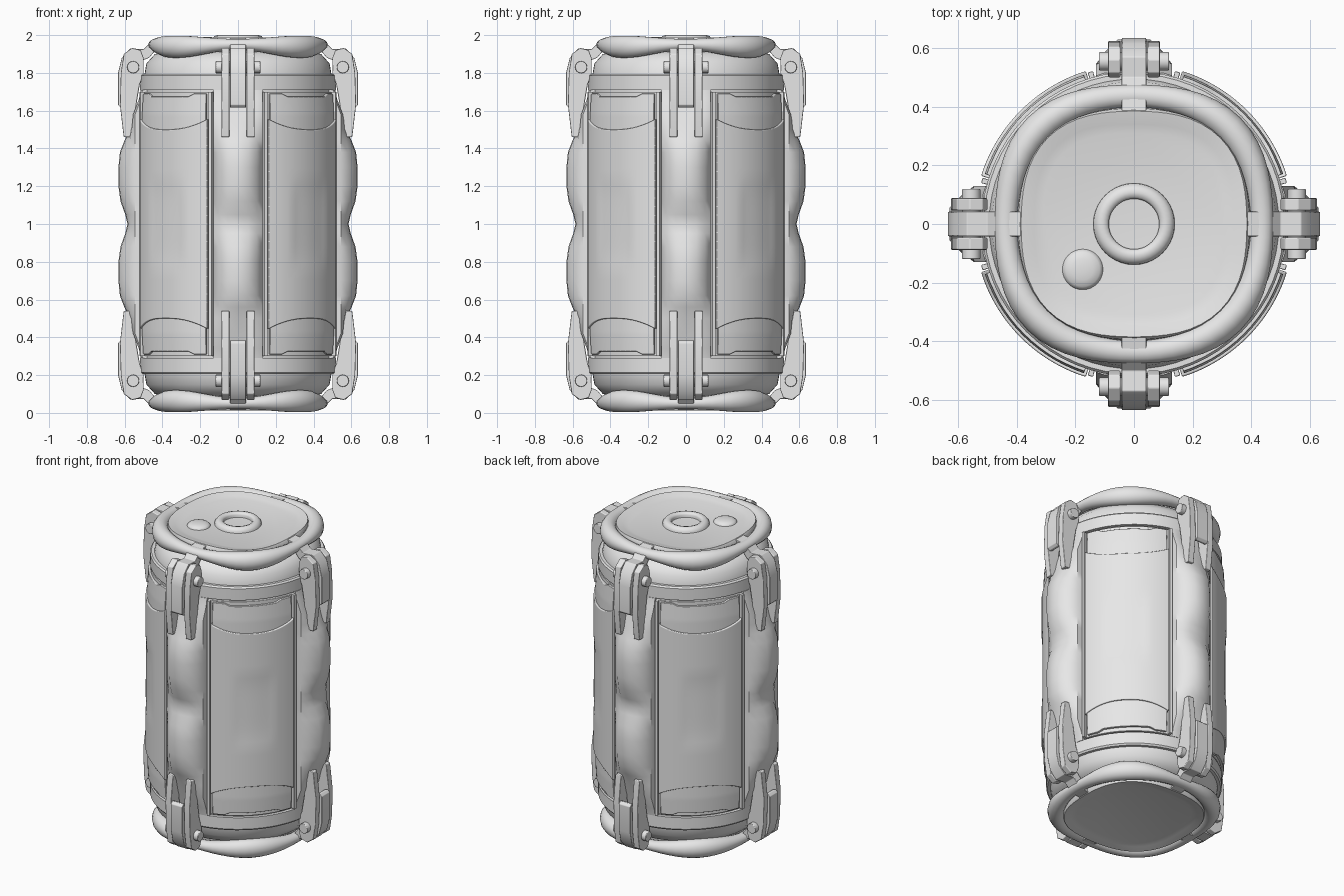
import bpy, bmesh
from math import sin, cos, pi, radians

cube = bpy.data.objects.get("Cube")
if cube:
    bpy.data.objects.remove(cube)

grey = bpy.data.materials.new("plain_grey")
grey.use_nodes = True
grey.diffuse_color = (0.8, 0.8, 0.8, 1)
grey.node_tree.nodes["Principled BSDF"].inputs["Base Color"].default_value = (0.8, 0.8, 0.8, 1)

QUARTERS = [("front", -pi / 2), ("left", 0), ("back", pi / 2), ("right", pi)]
CORNERS = [("front_left", -pi / 4), ("back_left", pi / 4),
           ("back_right", 3 * pi / 4), ("front_right", -3 * pi / 4)]


def loft(name, rings, loop=False, angle=35):
    """Skin a row of closed rings; cap the ends unless the row loops."""
    bm = bmesh.new()
    rows = [[bm.verts.new(p) for p in ring] for ring in rings]
    pairs = list(zip(rows, rows[1:]))
    if loop:
        pairs.append((rows[-1], rows[0]))
    else:
        bm.faces.new(rows[0])
        bm.faces.new(rows[-1])
    for a, b in pairs:
        for i in range(len(a)):
            j = (i + 1) % len(a)
            bm.faces.new((a[i], a[j], b[j], b[i]))
    bmesh.ops.recalc_face_normals(bm, faces=bm.faces)
    mesh = bpy.data.meshes.new(name)
    bm.to_mesh(mesh)
    bm.free()
    mesh.materials.append(grey)
    mesh.shade_smooth()
    mesh.set_sharp_from_angle(angle=radians(angle))
    return mesh


def place(name, mesh, turn=0, flip=False, bevel=0):
    """Put a part in the scene, turned about z and optionally upside down."""
    ob = bpy.data.objects.new(name, mesh)
    bpy.context.collection.objects.link(ob)
    ob.rotation_euler = (pi if flip else 0, 0, turn)
    ob.location.z = 2 if flip else 0
    if bevel:
        mod = ob.modifiers.new("soft_edges", 'BEVEL')
        mod.width = bevel
        mod.segments = 2
        mod.limit_method = 'ANGLE'
        mod.harden_normals = True
    return ob


def circle(r, z, square=0.0, n=64):
    pts = []
    for i in range(n):
        a = 2 * pi * i / n
        k = r * (1 + square * sin(2 * a) ** 2)
        pts.append((k * cos(a), k * sin(a), z))
    return pts


def extrude(name, outline, y0, y1):
    """Slab from a radius/height outline, thick along the tangent."""
    return loft(name, [[(r, y, z) for r, z in outline] for y in (y0, y1)])


def curved_slab(name, a0, a1, low, high, radius, inner=0.48, nu=14, nz=16):
    """Plate wrapped round the body; edges and radius follow functions of t."""
    rings = []
    for i in range(nu + 1):
        t = 2 * i / nu - 1
        a = radians(a0 + (a1 - a0) * i / nu)
        zs = [low(t) + (high(t) - low(t)) * k / nz for k in range(nz + 1)]
        section = [(radius(t, z), z) for z in zs] + [(inner, zs[-1]), (inner, zs[0])]
        rings.append([(r * cos(a), r * sin(a), z) for r, z in section])
    return loft(name, rings)


# Body with domed shoulders and shallow dished end faces
half = [(0.31, 0.03, 0.1), (0.34, 0.022, 0.1), (0.365, 0.016, 0.09), (0.385, 0.012, 0.08),
        (0.395, 0.025, 0.06), (0.40, 0.09, 0.04), (0.44, 0.10, 0), (0.485, 0.15, 0),
        (0.497, 0.22, 0), (0.5, 0.32, 0)]
levels = half + [(r, 2 - z, s) for r, z, s in reversed(half)]
place("body", loft("body", [circle(r, z, s) for r, z, s in levels]))

# Hoops and wavy bumper rings at both ends
hoop_rings, bumper_rings = [], []
for i in range(64):
    a = 2 * pi * i / 64
    hoop_rings.append([(r * cos(a), r * sin(a), z) for r, z in
                       ((0.47, 1.71), (0.52, 1.71), (0.52, 1.785), (0.512, 1.795), (0.47, 1.795))])
    d = sin(2 * a) ** 2
    mid, thick, tall, z = 0.437 + 0.023 * d, 0.038 + 0.015 * d, 0.03 + 0.03 * d, 1.95 - 0.012 * d
    ring = []
    for k in range(14):
        b = 2 * pi * k / 14
        r = mid + thick * cos(b)
        ring.append((r * cos(a), r * sin(a), z + tall * sin(b)))
    bumper_rings.append(ring)
hoop = loft("hoop", hoop_rings, loop=True)
bumper = loft("bumper_ring", bumper_rings, loop=True, angle=60)

# Corner panels: tray, side rails, raised pad and end pads
tray = curved_slab("tray", -30, 30, lambda t: 0.3, lambda t: 1.7, lambda t, z: 0.517)
rails = [curved_slab("rail", s * 28, s * 30, lambda t: 0.3, lambda t: 1.7,
                     lambda t, z: 0.54, nu=2, nz=2) for s in (-1, 1)]


def pad_radius(t, z):
    dent = max(0, 1 - (abs(z - 1) / 0.24) ** 4) * max(0, 1 - (abs(t) / 0.5) ** 4)
    return 0.547 - 0.007 * dent


def dip(t):
    return 0.055 * abs(t) ** 2.5


pad = curved_slab("pad", -27.5, 27.5, lambda t: 0.5 - dip(t), lambda t: 1.5 + dip(t),
                  pad_radius, nu=20, nz=24)
end_pad = curved_slab("end_pad", -26.5, 26.5, lambda t: 1.48,
                      lambda t: 1.675 + (0.015 if abs(t) > 0.6 else 0),
                      lambda t, z: 0.537 - 0.06 * max(0, z - 1.58))

# Wavy ribs between the panels
rib_half = [(0.29, 0.515), (0.34, 0.525), (0.42, 0.555), (0.5, 0.575), (0.56, 0.602),
            (0.62, 0.625), (0.7, 0.633), (0.8, 0.633), (0.88, 0.622), (0.95, 0.597)]
rib_line = rib_half + [(1, 0.585)] + [(2 - z, r) for z, r in reversed(rib_half)]
rib_rings = []
for z, r in rib_line:
    base = min(r, 0.555)
    side = [(0.47, 0.13), (base - 0.01, 0.13), (base + 0.4 * (r - base), 0.1), (r - 0.004, 0.055)]
    rib_rings.append([(q, y, z) for q, y in side] + [(r, 0, z)]
                     + [(q, -y, z) for q, y in reversed(side)])
rib = loft("rib", rib_rings, angle=40)

# Clamps: centre hook, two cheeks and a pin
hook = extrude("hook", [(0.38, 1.985), (0.45, 1.975), (0.5, 1.925), (0.57, 1.93), (0.615, 1.88),
                        (0.635, 1.8), (0.635, 1.63), (0.62, 1.615), (0.6, 1.62), (0.6, 1.78),
                        (0.55, 1.85), (0.47, 1.88), (0.42, 1.94), (0.38, 1.955)], -0.042, 0.042)
cheek_line = [(0.5, 1.88), (0.515, 1.92), (0.56, 1.932), (0.605, 1.9), (0.62, 1.8), (0.625, 1.63),
              (0.605, 1.46), (0.54, 1.46), (0.54, 1.62), (0.52, 1.74), (0.5, 1.79)]
cheeks = [extrude("cheek", cheek_line, s * 0.046, s * 0.088) for s in (-1, 1)]
pin = extrude("pin", [(0.555 + 0.032 * cos(k * pi / 8), 1.83 + 0.032 * sin(k * pi / 8))
                      for k in range(16)], -0.12, 0.12)

for label, turn in QUARTERS:
    place(label + "_rib", rib, turn)
for label, turn in CORNERS:
    place(label + "_tray", tray, turn, bevel=0.004)
    place(label + "_pad", pad, turn, bevel=0.006)
    for rail in rails:
        place(label + "_rail", rail, turn, bevel=0.003)

for end, flip in (("top", False), ("bottom", True)):
    place(end + "_hoop", hoop, 0, flip)
    place(end + "_bumper_ring", bumper, 0, flip)
    for label, turn in CORNERS:
        place(f"{end}_{label}_end_pad", end_pad, turn, flip, bevel=0.004)
    for label, turn in QUARTERS:
        place(f"{end}_{label}_hook", hook, turn, flip, bevel=0.004)
        place(f"{end}_{label}_pin", pin, turn, flip, bevel=0.005)
        for cheek in cheeks:
            place(f"{end}_{label}_cheek", cheek, turn, flip, bevel=0.005)

# Lid fittings: round port and button
port_rings = []
for i in range(40):
    a = 2 * pi * i / 40
    port_rings.append([(r * cos(a), r * sin(a), z) for r, z in
                       ((0.14, 1.96), (0.138, 1.98), (0.125, 1.995), (0.108, 2.0),
                        (0.092, 1.995), (0.086, 1.985), (0.086, 1.96))])
place("lid_port", loft("lid_port", port_rings, loop=True, angle=50))
button = loft("lid_button", [circle(r, z, n=32) for r, z in
                             ((0.07, 1.96), (0.069, 1.973), (0.058, 1.983), (0.036, 1.989),
                              (0.012, 1.991))], angle=60)
place("lid_button", button).location = (-0.175, -0.155, 0)
